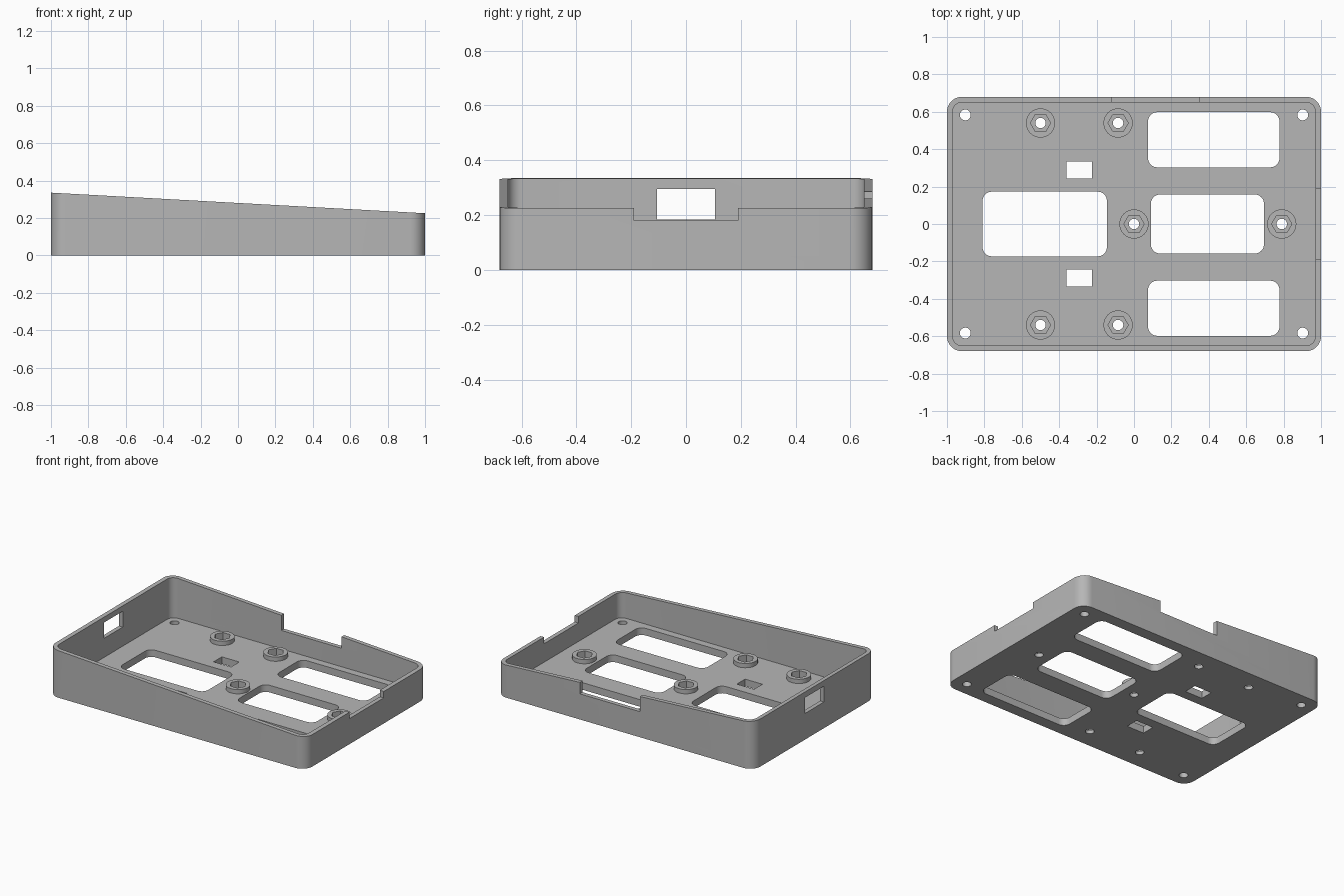
import bpy, bmesh, math

cube = bpy.data.objects.get("Cube")
if cube:
    bpy.data.objects.remove(cube, do_unlink=True)

grey = bpy.data.materials.new("plain grey")
grey.use_nodes = True
grey.diffuse_color = (0.47, 0.47, 0.47, 1)
grey.node_tree.nodes["Principled BSDF"].inputs["Base Color"].default_value = grey.diffuse_color

FLOOR, BOSS_TOP, WALL = 0.05, 0.08, 0.03
HX, HY = 1.0, 0.68


def prism(name, outline, z0, top):
    """Extrude an outline from z0 up to top(x)."""
    bm = bmesh.new()
    low = [bm.verts.new((x, y, z0)) for x, y in outline]
    high = [bm.verts.new((x, y, top(x))) for x, y in outline]
    bm.faces.new(low[::-1])
    bm.faces.new(high)
    n = len(low)
    for i in range(n):
        j = (i + 1) % n
        bm.faces.new((low[i], low[j], high[j], high[i]))
    mesh = bpy.data.meshes.new(name)
    bm.to_mesh(mesh)
    bm.free()
    mesh.materials.append(grey)
    ob = bpy.data.objects.new(name, mesh)
    bpy.context.collection.objects.link(ob)
    return ob


def rounded(x0, x1, y0, y1, r, steps=8):
    if r == 0:
        return [(x0, y0), (x1, y0), (x1, y1), (x0, y1)]
    pts = []
    centres = ((x1 - r, y1 - r), (x0 + r, y1 - r), (x0 + r, y0 + r), (x1 - r, y0 + r))
    for k, (cx, cy) in enumerate(centres):
        for s in range(steps + 1):
            a = math.pi / 2 * (k + s / steps)
            pts.append((cx + r * math.cos(a), cy + r * math.sin(a)))
    return pts


def circle(cx, cy, r, n):
    return [(cx + r * math.cos(math.tau * i / n), cy + r * math.sin(math.tau * i / n))
            for i in range(n)]


def combine(outline, z0, z1, operation="DIFFERENCE"):
    """Cut or add a prism to the tray, then discard the helper."""
    tool = prism("helper", outline, z0, lambda x: z1)
    tool.hide_render = True
    mod = tray.modifiers.new("shape", "BOOLEAN")
    mod.operation, mod.solver, mod.object = operation, "EXACT", tool
    bpy.ops.object.modifier_apply(modifier=mod.name)
    bpy.data.objects.remove(tool, do_unlink=True)


# Outer body with sloping rim
tray = prism("tray", rounded(-HX, HX, -HY, HY, 0.08), 0, lambda x: 0.28 - 0.055 * x)
bpy.context.view_layer.objects.active = tray
tray.select_set(True)

# Hollow interior
combine(rounded(WALL - HX, HX - WALL, WALL - HY, HY - WALL, 0.05), FLOOR, 0.6)

# Floor openings
combine(rounded(-0.81, -0.145, -0.173, 0.173, 0.05), -0.1, 0.15)
combine(rounded(0.09, 0.695, -0.158, 0.158, 0.05), -0.1, 0.15)
for side in (-1, 1):
    ya, yb = sorted((side * 0.303, side * 0.598))
    combine(rounded(0.075, 0.778, ya, yb, 0.05), -0.1, 0.15)
    ya, yb = sorted((side * 0.243, side * 0.335))
    combine(rounded(-0.36, -0.225, ya, yb, 0), -0.1, 0.15)
    # Corner screw holes
    for x in (-0.902, 0.902):
        combine(circle(x, side * 0.583, 0.029, 24), -0.1, 0.15)

# Nut bosses with hexagonal pockets and screw holes
bosses = [(0, 0), (0.79, 0)] + [(x, s * 0.54) for x in (-0.5, -0.085) for s in (-1, 1)]
for x, y in bosses:
    combine(circle(x, y, 0.078, 32), 0.02, BOSS_TOP, "UNION")
    combine(circle(x, y, 0.054, 6), 0.025, 0.15)
    combine(circle(x, y, 0.028, 24), -0.1, 0.15)

# Rim notches on the low end and the back, window in the tall end
combine(rounded(0.95, 1.1, -0.19, 0.19, 0), 0.18, 0.6)
combine(rounded(-0.118, 0.35, 0.63, 0.8, 0), 0.18, 0.6)
combine(rounded(-1.1, -0.95, -0.105, 0.105, 0), 0.184, 0.295)

bpy.ops.object.shade_smooth_by_angle(angle=math.radians(30))
